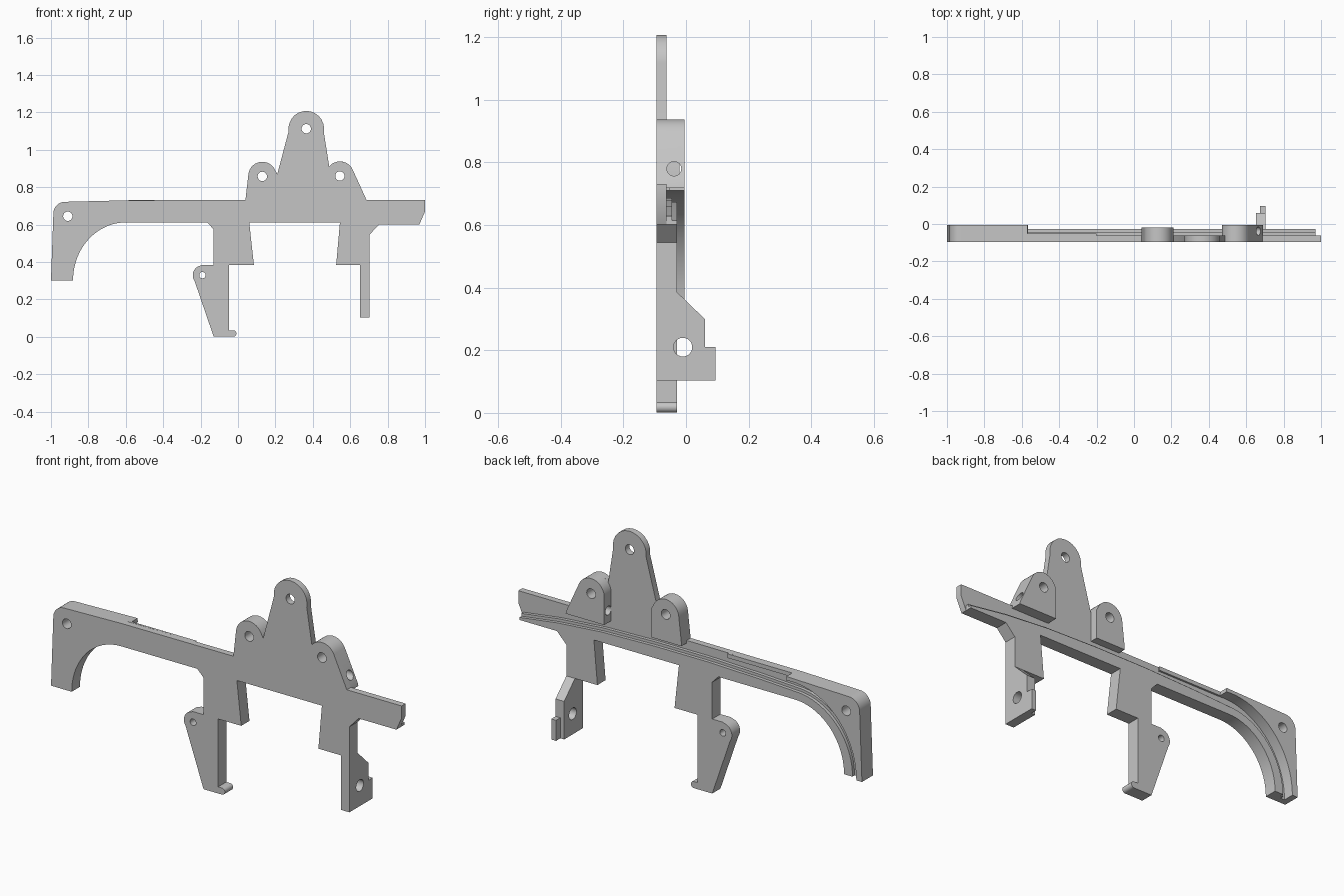
import bpy, bmesh
from math import cos, sin, radians, pi
from mathutils import Vector

cube = bpy.data.objects.get("Cube")
if cube:
    bpy.data.objects.remove(cube, do_unlink=True)

GREY = (0.56, 0.56, 0.56, 1)
grey = bpy.data.materials.new("plain grey")
grey.use_nodes = True
grey.diffuse_color = GREY
grey.node_tree.nodes["Principled BSDF"].inputs["Base Color"].default_value = GREY

FRONT, MID, STEP, REAR, WALL = -0.095, -0.062, -0.045, -0.028, -0.005


def arc(cx, cz, rx, a, b, rz=None, n=14):
    rz = rz or rx
    steps = [radians(a + (b - a) * i / n) for i in range(n + 1)]
    return [(cx + rx * cos(t), cz + rz * sin(t)) for t in steps]


def plate(name, outline, lo, hi, holes=(), axis="y"):
    """Extrude a filled outline with round holes from lo to hi along an axis."""
    curve = bpy.data.curves.new(name, "CURVE")
    curve.dimensions = "2D"
    curve.fill_mode = "BOTH"
    curve.extrude = (hi - lo) / 2
    loops = [outline] + [arc(u, v, r, 0, 345, n=23) for u, v, r in holes]
    for loop in loops:
        spline = curve.splines.new("POLY")
        spline.points.add(len(loop) - 1)
        for p, (u, v) in zip(spline.points, loop):
            p.co = (u, v, 0, 1)
        spline.use_cyclic_u = True
    temp = bpy.data.objects.new(name + "_outline", curve)
    bpy.context.collection.objects.link(temp)
    bpy.context.view_layer.update()
    mesh = bpy.data.meshes.new_from_object(
        temp.evaluated_get(bpy.context.evaluated_depsgraph_get()))
    bpy.data.objects.remove(temp, do_unlink=True)
    bm = bmesh.new()
    bm.from_mesh(mesh)
    for v in bm.verts:
        a, b, w = v.co
        w += (lo + hi) / 2
        v.co = Vector((a, w, b)) if axis == "y" else Vector((w, a, b))
    bmesh.ops.remove_doubles(bm, verts=bm.verts, dist=1e-5)
    bmesh.ops.recalc_face_normals(bm, faces=bm.faces)
    bm.to_mesh(mesh)
    bm.free()
    mesh.name = name
    mesh.materials.clear()
    mesh.materials.append(grey)
    obj = bpy.data.objects.new(name, mesh)
    bpy.context.collection.objects.link(obj)
    bpy.ops.object.select_all(action="DESELECT")
    obj.select_set(True)
    bpy.context.view_layer.objects.active = obj
    bpy.ops.object.shade_smooth_by_angle(angle=radians(30))
    return obj


# Shared outlines
hook = ([(-0.165, 0.612), (-0.13, 0.575), (-0.13, 0.385), (-0.19, 0.385)]
        + arc(-0.19, 0.33, 0.052, 100, 215)
        + [(-0.13, 0.001)] + arc(-0.025, 0.018, 0.017, -90, 90, n=8)
        + [(-0.047, 0.035), (-0.047, 0.385), (0.085, 0.385), (0.06, 0.612)])
right_foot = [(0.545, 0.612), (0.525, 0.385), (0.702, 0.385),
              (0.702, 0.545), (0.755, 0.602)]
arch = arc(-0.6, 0.302, 0.282, 180, 90, rz=0.31, n=20)
pin = (-0.19, 0.33, 0.017)
left_hole = (-0.91, 0.645, 0.025)
ear_a_hole = (0.13, 0.858, 0.025)
ear_b_hole = (0.545, 0.86, 0.025)
corner = [(-0.6, 0.73)] + arc(-0.925, 0.66, 0.062, 90, 178)
ear_a_top = arc(0.13, 0.861, 0.075, 25, 175)

# Front plate with the beam, three ears and the clips
plate("front_plate",
      [(-1, 0.302)] + arch + hook + right_foot
      + [(0.97, 0.602), (1, 0.67), (1, 0.732), (0.687, 0.732)]
      + arc(0.545, 0.863, 0.075, 25, 140)
      + arc(0.365, 1.113, 0.095, -10, 188)
      + [(0.21, 0.87)] + ear_a_top + [(0.04, 0.732)] + corner,
      FRONT, MID,
      [pin, left_hole, ear_a_hole, ear_b_hole, (0.365, 1.113, 0.025)])

# Curved rail behind the beam in two steps, continuing into the clips
rail_top = [(0.97, 0.615), (0.75, 0.645), (0.5, 0.665), (0.2, 0.673),
            (-0.1, 0.673), (-0.4, 0.664)]
for name, lo, hi, grow in (("rail_ledge", MID, STEP, 0.014),
                           ("rail_face", STEP, REAR, 0)):
    plate(name,
          arch + hook + right_foot + [(0.97, 0.602)]
          + [(x, z + grow) for x, z in rail_top]
          + arc(-0.6, 0.302, 0.33 + grow, 90, 180, rz=0.352 + grow, n=20),
          lo, hi, [pin])

# End wall around the arch, tapering toward the beam
plate("end_wall",
      [(-1, 0.302)] + arc(-0.6, 0.302, 0.368, 180, 85, rz=0.41, n=20)
      + [(-0.569, 0.731)] + corner,
      MID, WALL, [left_hole])
plate("top_strip", [(-0.569, 0.71), (-0.2, 0.71), (-0.2, 0.731), (-0.569, 0.731)],
      MID, -0.052)

# Rear bosses on the two short ears
plate("inner_ear_boss",
      [(0.04, 0.718), (0.21, 0.718), (0.21, 0.87)] + ear_a_top + [(0.04, 0.732)],
      MID, -0.02, [ear_a_hole])
outer_boss = plate("outer_ear_boss",
                   [(0.47, 0.718), (0.69, 0.718), (0.687, 0.732)]
                   + arc(0.545, 0.863, 0.075, 25, 175),
                   MID, WALL, [ear_b_hole])

# Cross hole through the outer boss
bpy.ops.mesh.primitive_cylinder_add(vertices=24, radius=0.023, depth=0.4,
                                    location=(0.58, -0.038, 0.78),
                                    rotation=(0, pi / 2, 0))
cutter = bpy.context.object
cutter.name = "cross_hole_cutter"
cutter.data.materials.append(grey)
cutter.hide_render = True
cutter.hide_set(True)
cutter.display_type = "WIRE"
cut = outer_boss.modifiers.new("cross hole", "BOOLEAN")
cut.operation = "DIFFERENCE"
cut.object = cutter

# Right leg, stepping backwards, with its tab
plate("right_leg",
      [(FRONT, 0.104), (0.06, 0.104), (0.06, 0.30), (REAR, 0.385),
       (FRONT, 0.385)],
      0.653, 0.702, [(-0.01, 0.21, 0.03)], axis="x")
plate("leg_tab", [(0.06, 0.104), (0.095, 0.104), (0.095, 0.21), (0.06, 0.21)],
      0.675, 0.702, axis="x")
